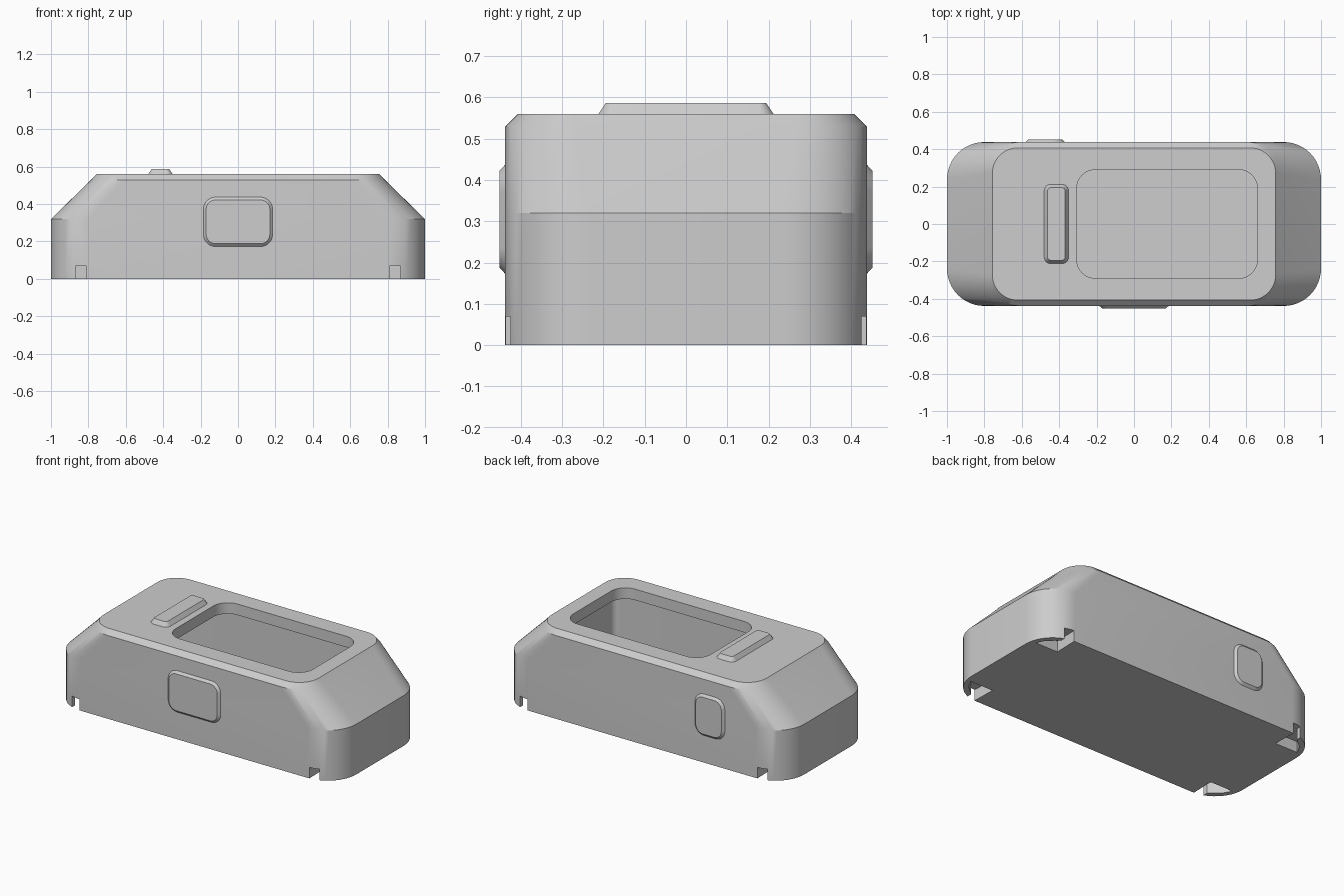
import bpy, bmesh, math
from mathutils import Matrix, Vector

if "Cube" in bpy.data.objects:
    bpy.data.objects.remove(bpy.data.objects["Cube"], do_unlink=True)

GREY = bpy.data.materials.new("light_grey")
GREY.use_nodes = True
GREY.diffuse_color = (0.61, 0.61, 0.61, 1)
for node in GREY.node_tree.nodes:
    if node.type == 'BSDF_PRINCIPLED':
        node.inputs["Base Color"].default_value = GREY.diffuse_color

SEGMENTS = 12


def outline(hx, hy, r, z, cx=0.0):
    """Rounded rectangle as a ring of points."""
    pts = []
    for i, (sx, sy) in enumerate([(1, 1), (-1, 1), (-1, -1), (1, -1)]):
        for k in range(SEGMENTS + 1):
            a = math.pi / 2 * (i + k / SEGMENTS)
            pts.append(Vector((cx + sx * (hx - r) + r * math.cos(a),
                               sy * (hy - r) + r * math.sin(a), z)))
    return pts


def loft(name, rings, matrix=Matrix()):
    """Closed solid through a list of rings, capped at both ends."""
    bm = bmesh.new()
    loops = [[bm.verts.new(matrix @ p) for p in ring] for ring in rings]
    for a, b in zip(loops, loops[1:]):
        n = len(a)
        for i in range(n):
            j = (i + 1) % n
            bm.faces.new((a[i], a[j], b[j], b[i]))
    bm.faces.new(loops[0][::-1])
    bm.faces.new(loops[-1])
    bmesh.ops.recalc_face_normals(bm, faces=bm.faces)
    mesh = bpy.data.meshes.new(name)
    bm.to_mesh(mesh)
    bm.free()
    obj = bpy.data.objects.new(name, mesh)
    bpy.context.collection.objects.link(obj)
    mesh.materials.append(GREY)
    return obj


def activate(obj):
    bpy.ops.object.select_all(action='DESELECT')
    obj.select_set(True)
    bpy.context.view_layer.objects.active = obj


def smooth(obj):
    activate(obj)
    bpy.ops.object.shade_smooth_by_angle(angle=math.radians(25))


# Housing: up the outside, through the window, down into a straight-walled cavity
housing = loft("housing", [
    outline(1.0, 0.438, 0.2, 0),
    outline(1.0, 0.438, 0.2, 0.32),
    outline(0.785, 0.438, 0.175, 0.53),
    outline(0.757, 0.407, 0.135, 0.56),
    outline(0.483, 0.29, 0.1, 0.56, 0.177),
    outline(0.483, 0.29, 0.1, 0.49, 0.177),
    outline(0.755, 0.36, 0.04, 0.49),
    outline(0.755, 0.36, 0.04, 0.06),
])

# Pockets under the four corners, each with a narrow mouth in the long wall
plan = [(0.81, 0.47), (0.87, 0.47), (0.87, 0.395), (0.935, 0.34),
        (0.965, 0.285), (0.805, 0.285)]
for sx in (-1, 1):
    for sy in (-1, 1):
        cutter = loft("pocket_cutter", [[Vector((sx * x, sy * y, z)) for x, y in plan]
                                        for z in (-0.05, 0.07)])
        cutter.hide_render = True
        activate(housing)
        mod = housing.modifiers.new("pocket", 'BOOLEAN')
        mod.operation = 'DIFFERENCE'
        mod.solver = 'EXACT'
        mod.object = cutter
        bpy.ops.object.modifier_apply(modifier=mod.name)
        bpy.data.objects.remove(cutter, do_unlink=True)
smooth(housing)


def button(name, hx, hy, r, height, inset, matrix):
    """Raised pad with a chamfered rim, slightly sunk into its wall."""
    smooth(loft(name, [outline(hx, hy, r, -0.01),
                       outline(hx, hy, r, 0),
                       outline(hx - inset, hy - inset, r - inset, height)], matrix))


# Buttons on the front, back and top
front = Matrix.Translation((0, -0.438, 0.305)) @ Matrix.Rotation(math.pi / 2, 4, 'X')
back = Matrix.Translation((-0.475, 0.438, 0.305)) @ Matrix.Rotation(-math.pi / 2, 4, 'X')
top = Matrix.Translation((-0.415, 0, 0.56))
button("front_button", 0.185, 0.132, 0.065, 0.014, 0.015, front)
button("back_button", 0.105, 0.132, 0.065, 0.014, 0.015, back)
button("top_button", 0.065, 0.212, 0.035, 0.027, 0.018, top)
